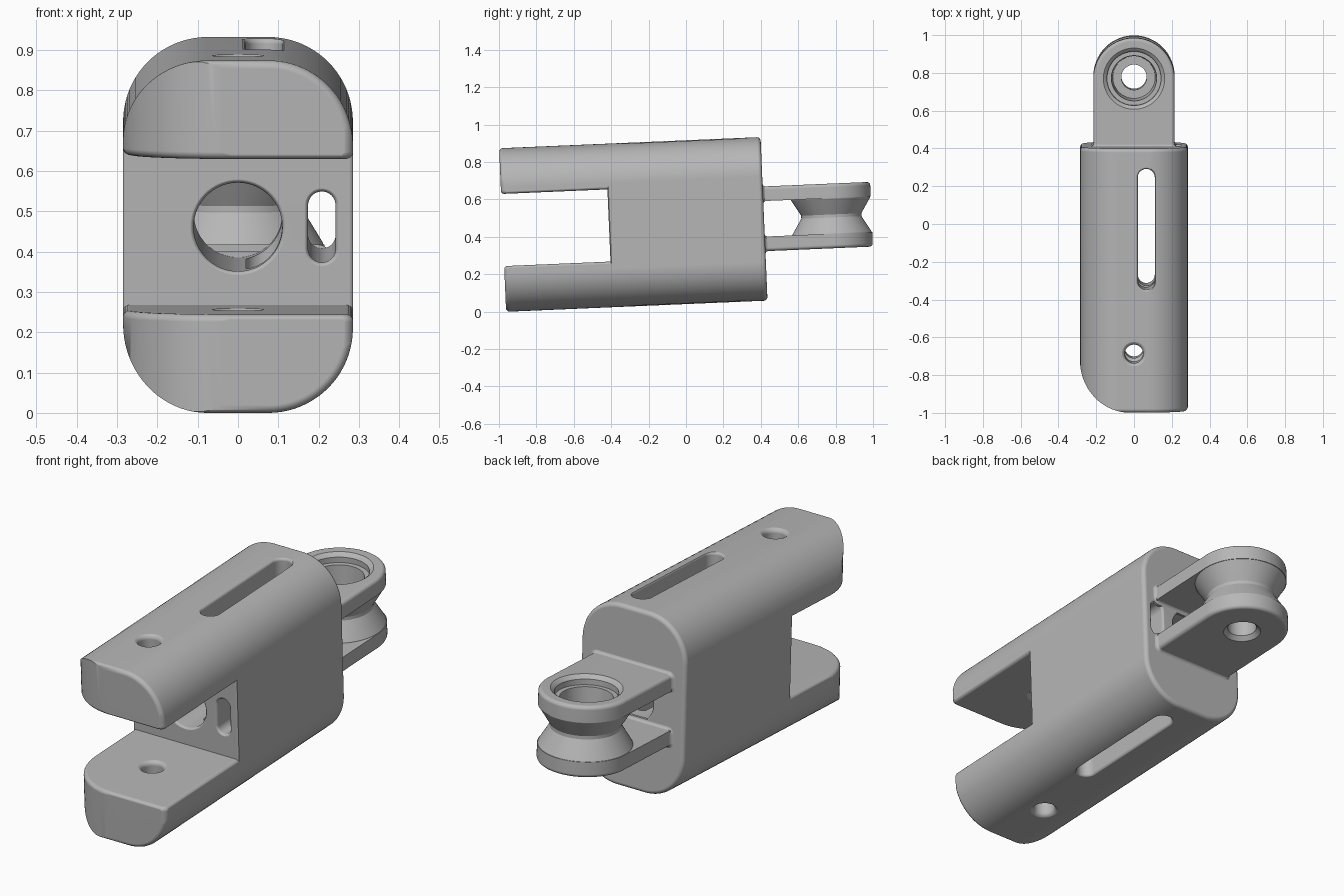
import bpy, bmesh
from math import sin, cos, pi
from mathutils import Matrix

default = bpy.data.objects.get("Cube")
if default:
    bpy.data.objects.remove(default, do_unlink=True)

TILT = 0.0428            # the whole link leans up towards the back
HALF_W, HALF_H = 0.285, 0.4375
FRONT, BACK = -0.981, 0.418
GAP = 0.193              # half height of the fork opening
GAP_END = -0.412
PIVOT, LUG_R = 0.778, 0.215
LUG_IN, LUG_OUT = 0.095, 0.173


# --- outlines: functions of a growth amount that return 2D points ---
def rounded(x0, x1, y0, y1, radii, n=14):
    """Rounded rectangle; radii run from the (x0, y0) corner anticlockwise."""
    if not isinstance(radii, tuple):
        radii = (radii,) * 4

    def outline(g):
        corners = ((x0, y0, 1, 1), (x1, y0, -1, 1), (x1, y1, -1, -1), (x0, y1, 1, -1))
        pts = []
        for k, ((x, y, sx, sy), r) in enumerate(zip(corners, radii)):
            cx, cy, rad = x + sx * r, y + sy * r, max(r + g, 0.0005)
            for i in range(n + 1):
                a = pi + (k + i / n) * pi / 2
                pts.append((cx + rad * cos(a), cy + rad * sin(a)))
        return pts
    return outline


def circle(x, y, n=64):
    return lambda g: [(x + g * cos(2 * pi * i / n), y + g * sin(2 * pi * i / n))
                      for i in range(n)]


# --- sections: (height, growth) pairs; r > 0 rounds an end, r < 0 flares it ---
def end_arc(h, r, direction, steps=5):
    if r == 0:
        return [(h, 0)]
    return [(h + direction * abs(r) * (1 - cos(t)), -r * (1 - sin(t)))
            for t in (pi / 2 * i / steps for i in range(steps + 1))]


def ends(h0, h1, r0, r1):
    return end_arc(h0, r0, 1) + end_arc(h1, r1, -1)[::-1]


def through(h0, h1, flare):
    """Cutter sections with rounded lips at both surfaces."""
    return ([(h0 - 0.04, flare)] + ends(h0 - 0.001, h1 + 0.001, -flare, -flare)
            + [(h1 + 0.04, flare)])


def loft(name, outline, sections, along="z"):
    bm = bmesh.new()
    rings = []
    for h, g in sections:
        rings.append([bm.verts.new((a, b, h) if along == "z" else (a, h, b))
                      for a, b in outline(g)])
    n = len(rings[0])
    for low, high in zip(rings, rings[1:]):
        for i in range(n):
            j = (i + 1) % n
            bm.faces.new((low[i], low[j], high[j], high[i]))
    bm.faces.new(rings[0])
    bm.faces.new(rings[-1])
    bmesh.ops.remove_doubles(bm, verts=bm.verts[:], dist=1e-5)
    bmesh.ops.recalc_face_normals(bm, faces=bm.faces[:])
    mesh = bpy.data.meshes.new(name)
    bm.to_mesh(mesh)
    bm.free()
    obj = bpy.data.objects.new(name, mesh)
    bpy.context.scene.collection.objects.link(obj)
    return obj


def combine(target, tool, operation):
    tool.hide_render = True
    mod = target.modifiers.new("combine", "BOOLEAN")
    mod.operation, mod.solver, mod.object = operation, "EXACT", tool
    bpy.context.view_layer.objects.active = target
    bpy.ops.object.modifier_apply(modifier=mod.name)
    bpy.data.objects.remove(tool, do_unlink=True)


def flip(sections, sign):
    return [(h * sign, g) for h, g in sections]


# --- forked body: core and two jaws trimmed by the rounded outer shell ---
link = loft("hinge_link", rounded(-0.287, 0.287, GAP_END, 0.6, 0.012),
            [(-0.25, 0), (0.25, 0)])
jaw_plan = rounded(-0.286, 0.286, FRONT - 0.001, 0.5, (0.27, 0.03, 0.03, 0.03), 20)
for sign in (1, -1):
    jaw = loft("jaw", jaw_plan, flip(ends(GAP, 0.5, 0.018, 0), sign))
    combine(link, jaw, "UNION")
shell = loft("outer_shell", rounded(-HALF_W, HALF_W, -HALF_H, HALF_H, 0.21, 20),
             ends(FRONT, BACK, 0.02, 0.02), "y")
combine(link, shell, "INTERSECT")

# --- openings in the body ---
long_slot = loft("long_slot", rounded(0.02, 0.11, -0.33, 0.31, 0.0449),
                 through(-HALF_H, HALF_H, 0.014))
combine(link, long_slot, "DIFFERENCE")
main_bore = loft("main_bore", circle(0, 0),
                 [(h, g + 0.11) for h, g in through(GAP_END, BACK, 0.014)], "y")
combine(link, main_bore, "DIFFERENCE")
side_slot = loft("side_slot", rounded(0.174, 0.242, -0.088, 0.088, 0.0339),
                 through(GAP_END, BACK, 0.014), "y")
combine(link, side_slot, "DIFFERENCE")
for sign in (1, -1):
    pin_hole = loft("pin_hole", circle(0, -0.67, 40),
                    flip([(h, g + 0.049) for h, g in through(GAP, HALF_H, 0.022)], sign))
    combine(link, pin_hole, "DIFFERENCE")

# --- rear lugs with filleted roots ---
lug_plan = rounded(-LUG_R, LUG_R, 0.4, PIVOT + LUG_R,
                   (0.03, 0.03, LUG_R - 0.0001, LUG_R - 0.0001), 24)
for sign in (1, -1):
    lug = loft("lug", lug_plan, flip(ends(LUG_IN, LUG_OUT, 0, 0.018), sign))
    combine(link, lug, "UNION")
    low, high = sorted((sign * (LUG_IN + 0.001), sign * (LUG_OUT - 0.001)))
    root = loft("lug_root", rounded(-0.214, 0.214, low, high, 0.017, 5),
                [(0.405, 0.018)] + ends(BACK - 0.0005, BACK + 0.02, -0.018, 0), "y")
    combine(link, root, "UNION")

# --- grooved pulley between the lugs, then the stepped pivot bore ---
pulley = loft("pulley", circle(0, PIVOT, 96),
              [(-0.12, 0.19), (-0.1, 0.213), (-0.09, 0.211), (-0.008, 0.161),
               (0.008, 0.161), (0.09, 0.211), (0.1, 0.213), (0.12, 0.19)])
combine(link, pulley, "UNION")
pivot_bore = loft("pivot_bore", circle(0, PIVOT),
                  [(-0.25, 0.088), (-0.1745, 0.088), (-0.153, 0.067), (0, 0.067),
                   (0, 0.112), (0.128, 0.12), (0.128, 0.143), (0.155, 0.143),
                   (0.163, 0.149), (0.1735, 0.163), (0.25, 0.163)])
combine(link, pivot_bore, "DIFFERENCE")

# --- lean the link, centre it and set it on the floor ---
link.data.transform(Matrix.Rotation(TILT, 4, "X"))
ys = [v.co.y for v in link.data.vertices]
floor = min(v.co.z for v in link.data.vertices)
link.data.transform(Matrix.Translation((0, -(min(ys) + max(ys)) / 2, -floor)))

# --- plain grey material and smooth shading with sharp edges kept ---
grey = bpy.data.materials.new("plain_grey")
grey.use_nodes = True
colour = (0.47, 0.47, 0.47, 1)
grey.diffuse_color = colour
for node in grey.node_tree.nodes:
    if node.type == "BSDF_PRINCIPLED":
        node.inputs["Base Color"].default_value = colour
link.data.materials.clear()
link.data.materials.append(grey)
for face in link.data.polygons:
    face.material_index = 0

bpy.ops.object.select_all(action="DESELECT")
link.select_set(True)
bpy.context.view_layer.objects.active = link
bpy.ops.object.shade_smooth_by_angle(angle=pi / 6)
weighted = link.modifiers.new("weighted_normals", "WEIGHTED_NORMAL")
weighted.keep_sharp = True
